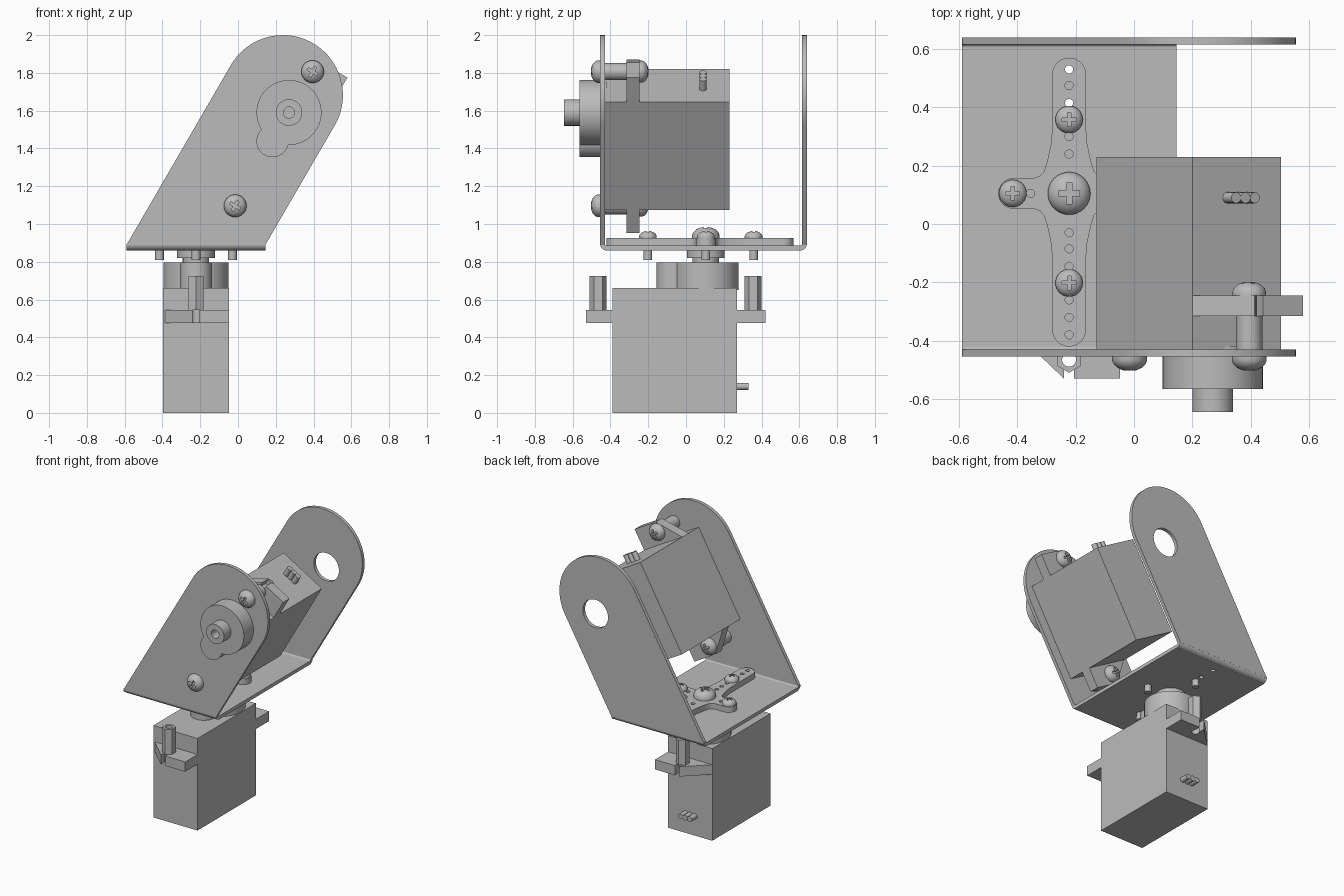
import bpy, bmesh, math
from math import radians, sin, cos, pi
from mathutils import Matrix

cube = bpy.data.objects.get("Cube")
if cube:
    bpy.data.objects.remove(cube)

grey = bpy.data.materials.new("plain_grey")
grey.use_nodes = True
COLOUR = (0.5, 0.5, 0.5, 1)
grey.diffuse_color = COLOUR
grey.node_tree.nodes["Principled BSDF"].inputs["Base Color"].default_value = COLOUR

IDENT = Matrix.Identity(4)
FRONT = Matrix.Rotation(pi / 2, 4, 'X')      # flat outlines stand up facing the front
made = []


def place(name, mesh, matrix):
    ob = bpy.data.objects.new(name, mesh)
    bpy.context.scene.collection.objects.link(ob)
    ob.matrix_world = matrix
    if not mesh.materials:
        mesh.materials.append(grey)
    made.append(ob)
    return ob


def evaluated_mesh(ob):
    dg = bpy.context.evaluated_depsgraph_get()
    dg.update()
    return bpy.data.meshes.new_from_object(ob.evaluated_get(dg))


def arc(cx, cy, r, a0, a1, n=24):
    angles = [radians(a0 + (a1 - a0) * i / n) for i in range(n + 1)]
    return [(cx + r * cos(a), cy + r * sin(a)) for a in angles]


def circle(cx, cy, r, n=48, turn=0):
    return arc(cx, cy, r, turn, turn + 360, n)[:-1]


def rect(x0, x1, y0, y1):
    return [(x0, y0), (x1, y0), (x1, y1), (x0, y1)]


def prism(name, outlines, z0, z1, matrix=IDENT):
    """Flat outline, with further outlines as holes, extruded from z0 to z1."""
    cu = bpy.data.curves.new(name, 'CURVE')
    cu.dimensions, cu.fill_mode, cu.extrude = '2D', 'BOTH', (z1 - z0) / 2
    for pts in outlines:
        sp = cu.splines.new('POLY')
        sp.points.add(len(pts) - 1)
        for p, (x, y) in zip(sp.points, pts):
            p.co = (x, y, 0, 1)
        sp.use_cyclic_u = True
    temp = bpy.data.objects.new(name, cu)
    bpy.context.scene.collection.objects.link(temp)
    mesh = evaluated_mesh(temp)
    bpy.data.objects.remove(temp)
    bm = bmesh.new()
    bm.from_mesh(mesh)
    bmesh.ops.remove_doubles(bm, verts=bm.verts, dist=1e-5)
    bmesh.ops.translate(bm, verts=bm.verts, vec=(0, 0, (z0 + z1) / 2))
    bmesh.ops.recalc_face_normals(bm, faces=bm.faces)
    bm.to_mesh(mesh)
    bm.free()
    return place(name, mesh, matrix)


# Screw head: turned dome with a cross recess, unit radius, reused everywhere
def make_head():
    bm = bmesh.new()
    profile = [(0, 0), (1, 0), (1, .22), (.9, .44), (.7, .63), (.4, .77), (0, .82)]
    vs = [bm.verts.new((r, 0, z)) for r, z in profile]
    edges = [bm.edges.new(pair) for pair in zip(vs, vs[1:])]
    bmesh.ops.spin(bm, geom=vs + edges, cent=(0, 0, 0), axis=(0, 0, 1),
                   angle=2 * pi, steps=32)
    bmesh.ops.remove_doubles(bm, verts=bm.verts, dist=1e-4)
    bmesh.ops.recalc_face_normals(bm, faces=bm.faces)
    mesh = bpy.data.meshes.new("screw_head")
    bm.to_mesh(mesh)
    bm.free()
    dome = place("screw_head", mesh, IDENT)
    w, l = .13, .5
    cross = [(w, w), (w, l), (-w, l), (-w, w), (-l, w), (-l, -w),
             (-w, -w), (-w, -l), (w, -l), (w, -w), (l, -w), (l, w)]
    cutter = prism("recess_cutter", [cross], .35, 1)
    cutter.hide_render = True
    cut = dome.modifiers.new("recess", 'BOOLEAN')
    cut.operation, cut.object, cut.solver = 'DIFFERENCE', cutter, 'EXACT'
    result = evaluated_mesh(dome)
    for ob in (dome, cutter):
        made.remove(ob)
        bpy.data.objects.remove(ob)
    return result


HEAD = make_head()


def screw(name, r, matrix, shaft_r=0, length=0):
    place(name + "_head", HEAD, matrix @ Matrix.Scale(r, 4))
    if length:
        prism(name + "_shaft", [circle(0, 0, shaft_r, 24)], -length, .005, matrix)


# Servo motor: output axis at the local origin, pointing along local z
def servo(prefix, m, standoff_sides, standoff_top):
    prism(prefix + "_body", [rect(-.175, .175, -.495, .165)], 0, .66, m)
    prism(prefix + "_gear_tower", [circle(0, 0, .172, 64)], .65, .795, m)
    prism(prefix + "_gear_lobe", [circle(0, -.175, .085)], .65, .795, m)
    prism(prefix + "_shaft", [circle(0, 0, .07), circle(0, 0, .03, 32)], .79, .875, m)
    for i in (-1, 0, 1):
        prism(prefix + "_cable_pin", [circle(i * .037, 0, .019, 20)], -.225, -.16,
              m @ Matrix.Translation((0, 0, .14)) @ FRONT)
    for side, s in (("upper", 1), ("lower", -1)):
        # ear with a keyhole slot
        ear = [(-.175, .325), (.175, .325), (.175, .475), (.0175, .475)]
        ear += arc(0, .41, .025, 45, -225) + [(-.0175, .475)]
        prism(f"{prefix}_{side}_ear", [[(x, s * y - .16) for x, y in ear]], .475, .545, m)
        y = s * .41 - .16
        prism(f"{prefix}_{side}_standoff",
              [circle(0, y, .045, standoff_sides, 90), circle(0, y, .024, 24)],
              .545, standoff_top, m)


AX, AY = -.2225, .105
lower = Matrix.Translation((AX, AY, 0))
upper = Matrix.Translation((.27, .23, 1.59)) @ Matrix.Rotation(radians(30), 4, 'Y') @ FRONT
servo("lower_servo", lower, 6, .725)
servo("upper_servo", upper, 32, .66)

# Mounting screws of the upper servo, from outside the bracket and behind the ears
for y in (.25, -.57):
    screw("bracket_screw", .06, upper @ Matrix.Translation((0, y, .685)), .024, .12)
    screw("ear_screw", .058, upper @ Matrix.Translation((0, y, .475))
          @ Matrix.Rotation(pi, 4, 'X'), .024, .1)

# Bracket: base, two bends and two slanted walls with round tops
X0, X1 = -.59, .145
prism("bracket_base", [rect(X0, X1, -.42, .61)]
      + [circle(AX, y, .015, 20) for y in (.53, .415)], .86, .885)
stand_x = Matrix.Rotation(pi / 2, 4, 'Z') @ FRONT       # outline in y and z, along x
for name, edge, s in (("front_bend", -.455, 1), ("rear_bend", .64, -1)):
    bend = arc(.035, .895, .035, 180, 270, 8) + arc(.035, .895, .01, 270, 180, 8)
    prism("bracket_" + name, [[(edge + s * y, z) for y, z in bend]], X0, X1, stand_x)
wall = [(X0, .89), (X1, .89)] + arc(.2375, 1.682, .318, -30, 150, 40)
prism("bracket_front_wall", [wall], .43, .455, FRONT)
prism("bracket_rear_wall", [wall, circle(.27, 1.59, .1)], -.64, -.615, FRONT)

# Servo horn: a cross with two long and two short arms
horn_at = Matrix.Translation((AX, AY, 0))


def horn_quarter(length):
    """Quarter outline from the short arm tip to the long arm tip."""
    pts = arc(.19, 0, .053, 0, 90, 8)
    pts += [(.12, .053), (.1, .06), (.086, .075), (.075, .11), (.062, .17), (.058, .22)]
    return pts + arc(0, length - .058, .058, 0, 90, 10)


top, bottom = horn_quarter(.465), horn_quarter(.525)
outline = top + [(-x, y) for x, y in top[-2::-1]]
outline += [(-x, -y) for x, y in bottom[1:]] + [(x, -y) for x, y in bottom[-2:0:-1]]
holes = [circle(0, y, .014, 20) for y in
         (.425, .37, .31, .195, .135, -.135, -.19, -.25, -.365, -.425, -.485)]
holes += [circle(s * .132, 0, .014, 20) for s in (1, -1)]
prism("horn", [outline] + holes, .885, .925, horn_at)
prism("horn_hub", [circle(0, 0, .1)], .82, .89, horn_at)
for x, y in ((.193, 0), (-.193, 0), (0, .253), (0, -.307)):
    screw("horn_screw", .047, horn_at @ Matrix.Translation((x, y, .925)), .023, .115)
screw("horn_centre_screw", .073, horn_at @ Matrix.Translation((0, 0, .925)), .05, .04)

# Smooth the round surfaces and keep edges crisp
bpy.ops.object.select_all(action='DESELECT')
for ob in made:
    ob.select_set(True)
bpy.context.view_layer.objects.active = made[0]
bpy.ops.object.shade_smooth_by_angle(angle=radians(30))
